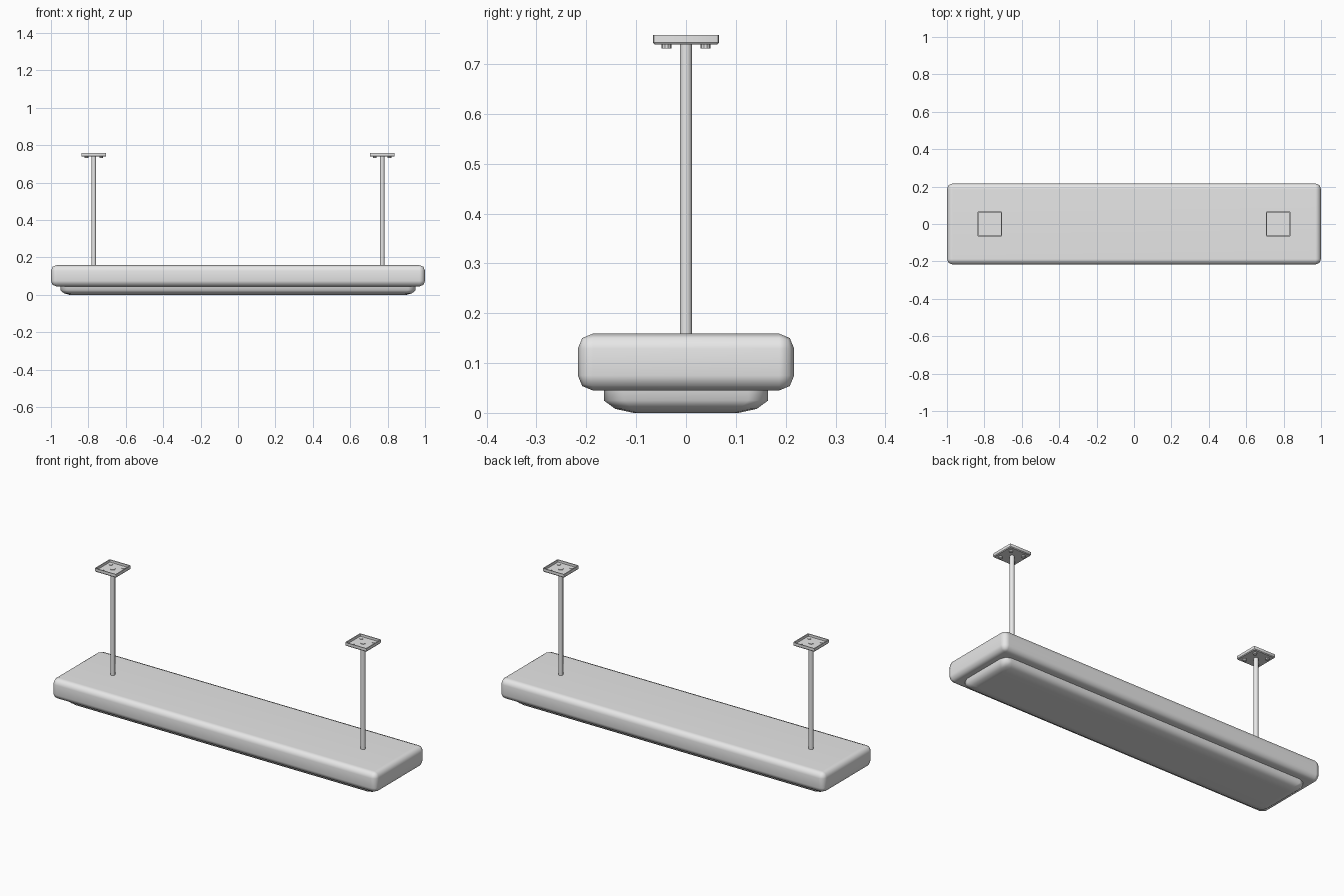
import bpy
import bmesh
import math

if "Cube" in bpy.data.objects:
    bpy.data.objects.remove(bpy.data.objects["Cube"], do_unlink=True)

# Single painted-metal colour
grey = bpy.data.materials.new("light_grey")
grey.use_nodes = True
grey.diffuse_color = (0.8, 0.8, 0.8, 1)
grey.node_tree.nodes["Principled BSDF"].inputs["Base Color"].default_value = (0.8, 0.8, 0.8, 1)


def finish(name, bm, location=(0, 0, 0), sharp=35, weighted=False):
    """Turn a bmesh into a smooth-shaded object."""
    bmesh.ops.recalc_face_normals(bm, faces=bm.faces)
    mesh = bpy.data.meshes.new(name)
    bm.to_mesh(mesh)
    bm.free()
    mesh.materials.append(grey)
    mesh.shade_smooth()
    mesh.set_sharp_from_angle(angle=math.radians(sharp))
    obj = bpy.data.objects.new(name, mesh)
    obj.location = location
    bpy.context.collection.objects.link(obj)
    if weighted:
        obj.modifiers.new("weighted_normals", "WEIGHTED_NORMAL").keep_sharp = True
    return obj


def loft(levels, steps=2):
    """Stack rounded rectangles (half x, half y, corner radius, z), capped at both ends."""
    bm = bmesh.new()
    rings = []
    for hx, hy, r, z in levels:
        ring = []
        for corner, (sx, sy) in enumerate(((1, 1), (-1, 1), (-1, -1), (1, -1))):
            for i in range(steps + 1):
                a = math.pi / 2 * (corner + i / steps)
                ring.append(bm.verts.new((sx * (hx - r) + r * math.cos(a),
                                          sy * (hy - r) + r * math.sin(a), z)))
        rings.append(ring)
    for low, high in zip(rings, rings[1:]):
        n = len(low)
        for i in range(n):
            j = (i + 1) % n
            bm.faces.new((low[i], low[j], high[j], high[i]))
    bm.faces.new(rings[0][::-1])
    bm.faces.new(rings[-1])
    return bm


def cylinder(name, radius, x, y, bottom, top, sides):
    bm = bmesh.new()
    bmesh.ops.create_cone(bm, cap_ends=True, segments=sides, radius1=radius,
                          radius2=radius, depth=top - bottom)
    return finish(name, bm, (x, y, (bottom + top) / 2))


# Lamp housing: long box with rounded edges all round
bm = bmesh.new()
bmesh.ops.create_cube(bm, size=1)
bmesh.ops.scale(bm, vec=(2, 0.434, 0.114), verts=bm.verts)
bmesh.ops.bevel(bm, geom=bm.edges[:], offset=0.03, segments=2, profile=0.5, affect="EDGES")
finish("lamp_housing", bm, (0, 0, 0.102), 60, True)

# Diffuser panel under the housing
finish("diffuser", loft([(0.90, 0.105, 0.03, 0), (0.93, 0.142, 0.035, 0.008),
                         (0.95, 0.165, 0.04, 0.025), (0.95, 0.165, 0.04, 0.06)]),
       sharp=60, weighted=True)

# Two hanging rods with open ceiling plates and four screws each
for side, x in (("left", 0.771), ("right", -0.771)):
    cylinder(side + "_rod", 0.0125, x, 0, 0.15, 0.748, 16)
    finish(side + "_ceiling_plate",
           loft([(0.063, 0.063, 0.004, 0.739), (0.066, 0.066, 0.005, 0.743),
                 (0.066, 0.066, 0.005, 0.758), (0.061, 0.061, 0.003, 0.758),
                 (0.061, 0.061, 0.003, 0.745)]), (x, 0, 0))
    for dx in (-0.039, 0.039):
        for dy in (-0.039, 0.039):
            cylinder(side + "_plate_screw", 0.01, x + dx, dy, 0.731, 0.748, 10)
